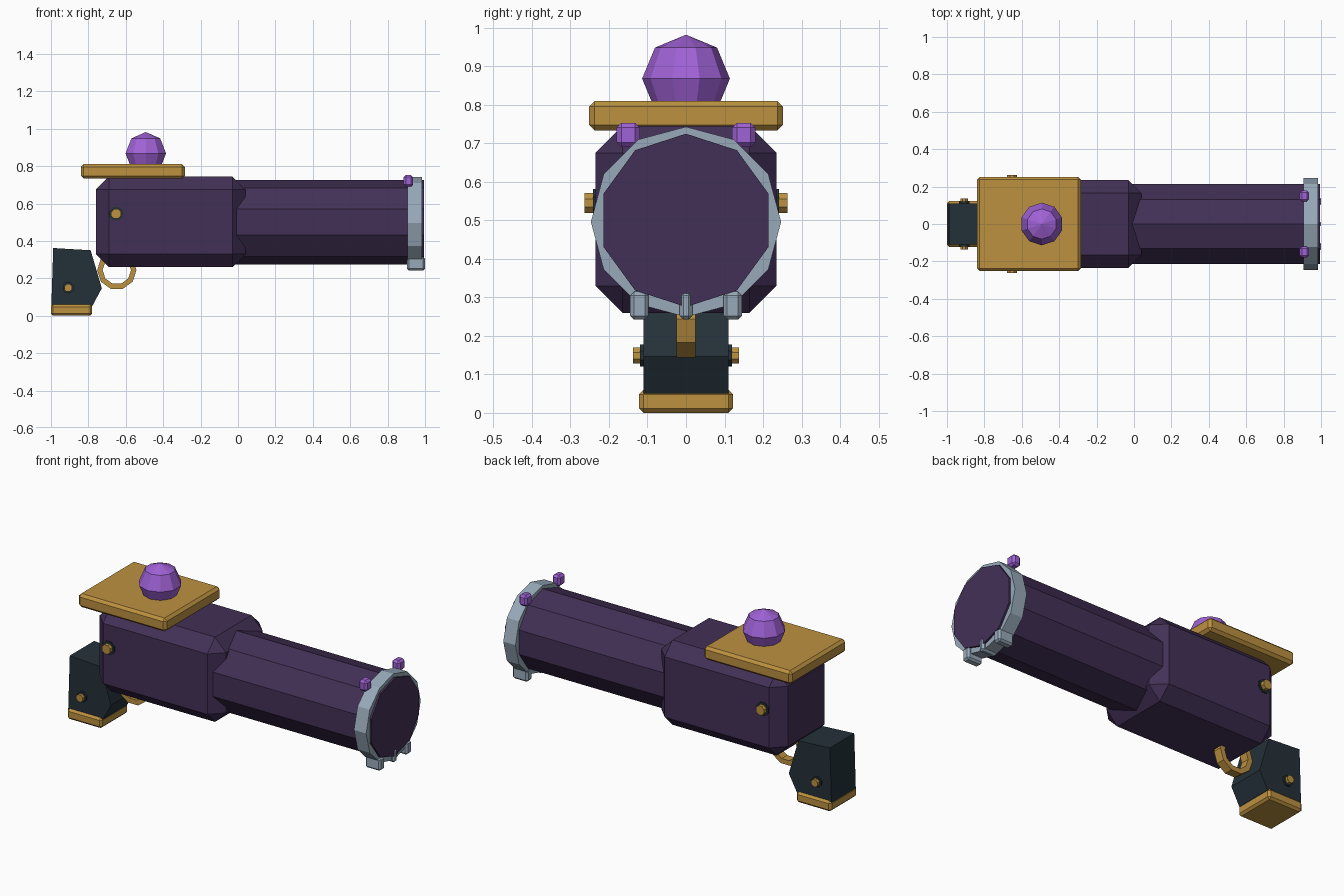
import bpy, bmesh, math
from mathutils import Vector

if "Cube" in bpy.data.objects:
    bpy.data.objects.remove(bpy.data.objects["Cube"])


def material(name, rgb):
    """Flat colour given as sRGB 0-255, stored linear."""
    lin = [(c / 255 / 12.92) if c < 10 else ((c / 255 + 0.055) / 1.055) ** 2.4 for c in rgb]
    m = bpy.data.materials.new(name)
    m.diffuse_color = (*lin, 1)
    m.use_nodes = True
    m.node_tree.nodes["Principled BSDF"].inputs["Base Color"].default_value = m.diffuse_color
    return m


PURPLE = material("dark purple", (66, 48, 86))
GOLD = material("gold", (188, 145, 64))
GEM = material("violet", (160, 98, 214))
STEEL = material("blue grey", (152, 170, 186))
DARK = material("dark slate", (36, 49, 57))


def finish(name, bm, mat):
    bmesh.ops.recalc_face_normals(bm, faces=bm.faces)
    mesh = bpy.data.meshes.new(name)
    bm.to_mesh(mesh)
    bm.free()
    mesh.materials.append(mat)
    ob = bpy.data.objects.new(name, mesh)
    bpy.context.collection.objects.link(ob)
    return ob


def box(name, x, y, z, bevel, mat):
    """Chamfered box from (min, max) ranges."""
    bm = bmesh.new()
    bmesh.ops.create_cube(bm, size=1)
    for v in bm.verts:
        v.co = Vector([(r[0] + r[1]) / 2 + c * (r[1] - r[0]) for c, r in zip(v.co, (x, y, z))])
    bmesh.ops.bevel(bm, geom=bm.edges[:], offset=bevel, segments=1, affect='EDGES')
    return finish(name, bm, mat)


def polygon(n, r, u=0, v=0, start=0.0):
    """Regular polygon; start is the angle of the first corner in degrees."""
    return [(u + r * math.cos(math.radians(start + 360 * i / n)),
             v + r * math.sin(math.radians(start + 360 * i / n))) for i in range(n)]


def prism(name, pts, axis, a, b, mat):
    """Extrude a profile along x (points are y,z) or y (points are x,z)."""
    place = (lambda p, d: (d, *p)) if axis == 'x' else (lambda p, d: (p[0], d, p[1]))
    bm = bmesh.new()
    lo = [bm.verts.new(place(p, a)) for p in pts]
    hi = [bm.verts.new(place(p, b)) for p in pts]
    bm.faces.new(lo)
    bm.faces.new(hi)
    for i in range(len(pts)):
        j = (i + 1) % len(pts)
        bm.faces.new((lo[i], lo[j], hi[j], hi[i]))
    return finish(name, bm, mat)


# Body, barrel and muzzle ring
box("body", (-0.76, 0.04), (-0.235, 0.235), (0.26, 0.745), 0.07, PURPLE)
prism("barrel", polygon(10, 0.225, 0, 0.5, 90), 'x', -0.1, 0.995, PURPLE)
prism("muzzle_ring", polygon(12, 0.247, 0, 0.496, 90), 'x', 0.907, 0.984, STEEL)

# Three clamps under the ring
for label, y, w in (("left", -0.121, 0.024), ("middle", 0, 0.017), ("right", 0.121, 0.024)):
    box("clamp_" + label, (0.904, 1.0), (y - w, y + w), (0.242, 0.315), 0.01, STEEL)

# Sight studs on top of the ring
for label, y in (("left", -0.15), ("right", 0.15)):
    box("sight_stud_" + label, (0.886, 0.936), (y - 0.03, y + 0.03), (0.69, 0.753), 0.012, GEM)

# Top plate with gem
box("top_plate", (-0.84, -0.284), (-0.252, 0.252), (0.733, 0.81), 0.015, GOLD)
bm = bmesh.new()
bmesh.ops.create_uvsphere(bm, u_segments=10, v_segments=4, radius=0.114)
bmesh.ops.translate(bm, verts=bm.verts, vec=(-0.493, 0, 0.868))
finish("gem", bm, GEM)

# Grip and its foot
prism("grip", [(-0.988, 0.362), (-0.788, 0.35), (-0.728, 0.147), (-0.78, 0.05), (-0.998, 0.05)],
      'y', -0.11, 0.11, DARK)
box("grip_foot", (-1.0, -0.78), (-0.122, 0.122), (0, 0.06), 0.012, GOLD)

# Bolts with washers on both sides
for side, s in (("front", -1), ("back", 1)):
    for part, x, z, y0, y1, y2, r, rw in (("body", -0.652, 0.545, 0.23, 0.242, 0.263, 0.028, 0.04),
                                          ("grip", -0.908, 0.149, 0.105, 0.119, 0.137, 0.022, 0.031)):
        prism(f"{part}_washer_{side}", polygon(8, rw, x, z, 22.5), 'y', s * y0, s * y1, DARK)
        prism(f"{part}_bolt_{side}", polygon(8, r, x, z, 22.5), 'y', s * y0, s * y2, GOLD)

# Trigger guard: a flat ten-sided band
bm = bmesh.new()
outer, inner = polygon(10, 0.105, -0.648, 0.244), polygon(10, 0.076, -0.648, 0.244)
rings = [[bm.verts.new((p[0], y, p[1])) for p, y in ((o, -0.025), (o, 0.025), (i, 0.025), (i, -0.025))]
         for o, i in zip(outer, inner)]
for k in range(10):
    a, b = rings[k], rings[(k + 1) % 10]
    for c in range(4):
        d = (c + 1) % 4
        bm.faces.new((a[c], a[d], b[d], b[c]))
finish("trigger_guard", bm, GOLD)
